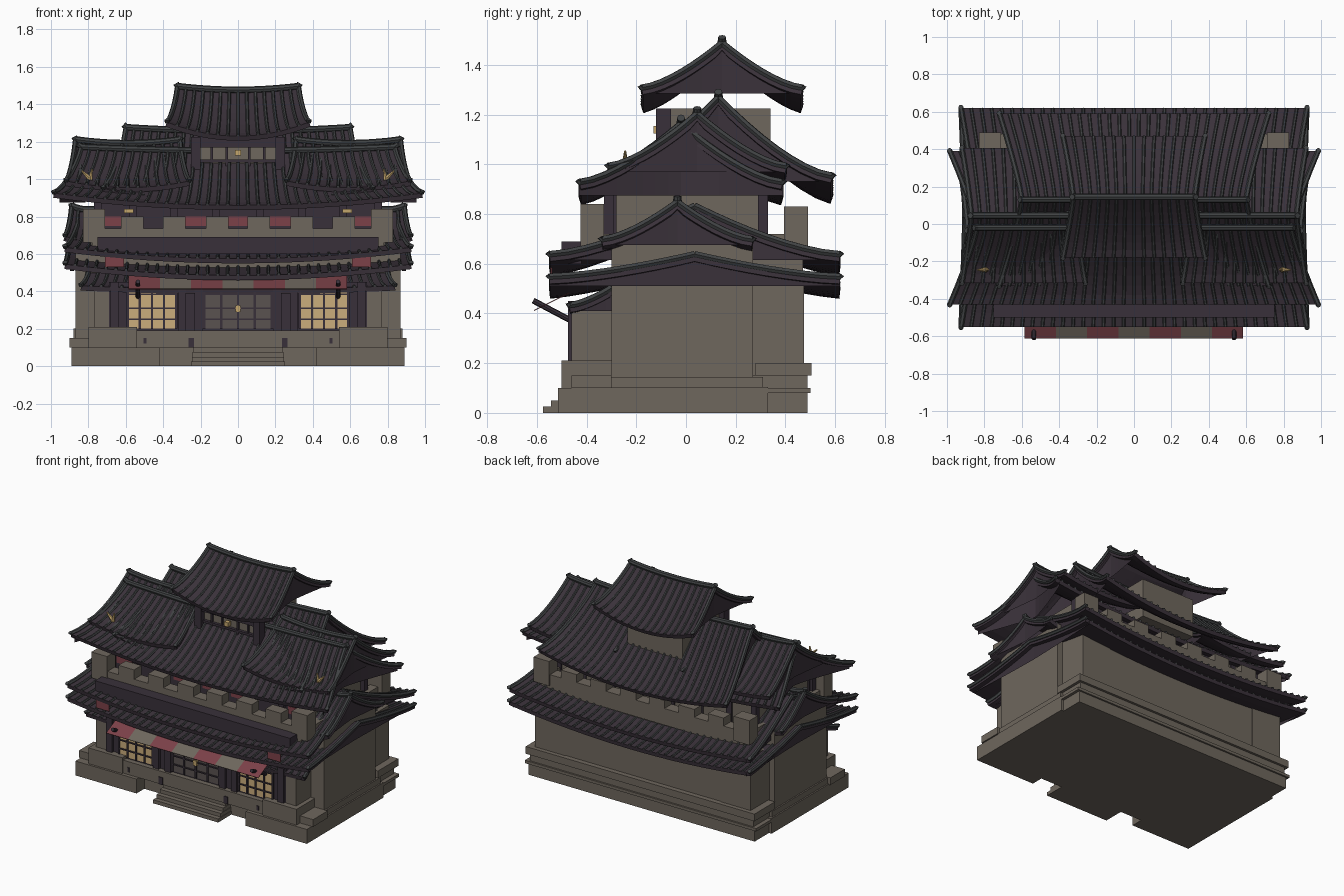
import bpy, bmesh, math
from mathutils import Vector

old = bpy.data.objects.get("Cube")
if old:
    bpy.data.objects.remove(old, do_unlink=True)


def material(name, r, g, b):
    m = bpy.data.materials.new(name)
    m.use_nodes = True
    m.diffuse_color = (r, g, b, 1)
    for node in m.node_tree.nodes:
        if node.type == 'BSDF_PRINCIPLED':
            node.inputs["Base Color"].default_value = (r, g, b, 1)
    return m


STONE = material("stone", .158, .135, .11)
WOOD = material("dark_wood", .04, .03, .042)
PAN = material("roof_pan", .042, .031, .042)
TILE = material("tile_rib", .05, .054, .056)
RED = material("faded_red", .2, .053, .065)
GLOW = material("lit_window", .6, .42, .2)
DIM = material("dim_window", .1, .085, .08)
GOLD = material("gold", .55, .38, .15)


def finish(name, bm, mat):
    mesh = bpy.data.meshes.new(name)
    bm.to_mesh(mesh)
    bm.free()
    mesh.materials.append(mat)
    ob = bpy.data.objects.new(name, mesh)
    bpy.context.scene.collection.objects.link(ob)
    return ob


def box(name, mat, xs, ys, zs):
    bm = bmesh.new()
    bmesh.ops.create_cube(bm, size=1)
    for v in bm.verts:
        for i, (lo, hi) in enumerate((xs, ys, zs)):
            v.co[i] = lo if v.co[i] < 0 else hi
    return finish(name, bm, mat)


def pair(name, mat, xs, ys, zs):
    box("left_" + name, mat, xs, ys, zs)
    box("right_" + name, mat, (-xs[1], -xs[0]), ys, zs)


def tube(bm, pts, r, sides=6):
    """Sweep a small polygon along a path and cap both ends."""
    rings = []
    for i, p in enumerate(pts):
        d = (pts[min(i + 1, len(pts) - 1)] - pts[max(i - 1, 0)]).normalized()
        side = d.cross(Vector((0, 0, 1))).normalized()
        up = side.cross(d)
        rings.append([bm.verts.new(p + r * (math.cos(a) * side + math.sin(a) * up))
                      for a in (math.tau * k / sides for k in range(sides))])
    for a, b in zip(rings, rings[1:]):
        for k in range(sides):
            n = (k + 1) % sides
            bm.faces.new((a[k], a[n], b[n], b[k]))
    bm.faces.new(rings[0][::-1])
    bm.faces.new(rings[-1])


def roof(name, cx, yc, depth, z_ridge, z_eave, w_ridge, w_eave, sag, drop=.02, ridge=True):
    """Curved gable roof: sagging pan, round ribs, ridge, verges and gable panels."""
    def at(u, s, lift=0):
        v = abs(s)
        w = w_ridge + (w_eave - w_ridge) * v ** 1.2
        dip = (.02 + (sag - .02) * v) * (1 - u * u)
        z = z_eave + (z_ridge - z_eave) * max(0, 1 - v) ** 1.5 - dip
        return Vector((cx + u * w, yc + depth * s, z + lift))

    us = [i / 8 - 1 for i in range(17)]
    ss = [i / 8 - 1 for i in range(17)]
    # pan
    bm = bmesh.new()
    grid = [[bm.verts.new(at(u, s)) for u in us] for s in ss]
    for a, b in zip(grid, grid[1:]):
        for i in range(len(us) - 1):
            bm.faces.new((a[i], a[i + 1], b[i + 1], b[i]))
    pan = finish(name + "_pan", bm, PAN)
    mod = pan.modifiers.new("thickness", 'SOLIDIFY')
    mod.thickness = .026
    mod.offset = -1
    # ribs, verges and ridge
    bm = bmesh.new()
    count = max(2, round(2 * w_eave / .054))
    for sign in (-1, 1):
        run = [sign * i / 8 for i in range(9)]
        for k in range(1, count):
            tube(bm, [at(2 * k / count - 1, s, .003) for s in run], .009)
        for u in (-1, 1):
            tube(bm, [at(u, s, .004) for s in run] + [at(u, sign * 1.01, .012)], .014)
    if ridge:
        tube(bm, [at(u, 0, .012) for u in us], .018, 8)
        for u in (-1, 1):
            tube(bm, [at(u * .97, 0, .012), at(u, 0, .016), at(u * 1.02, 0, .026)], .016, 8)
    finish(name + "_ribs", bm, TILE)
    # gable panels
    bm = bmesh.new()
    for u in (-.97, .97):
        top = [bm.verts.new(at(u, s, -.01)) for s in ss]
        low = [bm.verts.new((p.co.x, p.co.y, z_eave - drop)) for p in top]
        for i in range(len(ss) - 1):
            bm.faces.new((low[i], low[i + 1], top[i + 1], top[i]))
    finish(name + "_gables", bm, PAN)


# stone base, corner plinths and entrance steps
box("base", STONE, (-.87, .87), (-.43, .488), (0, .1))
box("base_middle", STONE, (-.89, .89), (-.4, .5), (.08, .1))
box("base_upper", STONE, (-.86, .86), (-.4, .488), (.1, .15))
box("base_rim", STONE, (-.88, .88), (.28, .505), (.15, .2))
pair("side_plinth", STONE, (.8, .89), (-.33, .33), (0, .105))
pair("side_ledge", STONE, (.8, .88), (-.31, .31), (.105, .145))
pair("front_plinth", STONE, (.54, .8), (-.5, -.28), (0, .21))
pair("front_plinth_foot", STONE, (.42, .89), (-.515, -.3), (0, .1))
pair("corner_plinth", STONE, (.78, .9), (-.46, -.3), (.1, .15))
box("porch_floor", STONE, (-.62, .62), (-.49, -.3), (.1, .19))
for i in range(4):
    box("step_%d" % i, STONE, (-.25 + i * .003, .25 - i * .003),
        (-.575 + i * .032, -.4), (0, .025 + i * .025))
pair("porch_slot", WOOD, (.235, .265), (-.495, -.48), (.1, .15))
pair("rail_slot", WOOD, (.49, .505), (-.495, -.48), (.12, .15))

# lower storey
box("lower_body", STONE, (-.8, .8), (-.3, .47), (.1, .62))
pair("side_wall", STONE, (.7, .87), (-.3, .27), (.1, .68))
pair("back_pier", STONE, (.6, .83), (.27, .475), (.1, .57))
pair("porch_side", STONE, (.69, .77), (-.46, -.3), (.19, .42))
box("porch_wall", WOOD, (-.69, .69), (-.455, -.3), (.19, .45))
for x in (.21, .3, .66):
    pair("porch_post", WOOD, (x - .022, x + .022), (-.475, -.45), (.19, .45))


def lattice(name, x0, x1, mat):
    box(name + "_pane", mat, (x0, x1), (-.46, -.453), (.2, .4))
    for k in range(5):
        x = x0 + (x1 - x0) * k / 4
        box(name + "_mullion", WOOD, (x - .006, x + .006), (-.468, -.455), (.2, .4))
    for z in (.25, .31, .385):
        box(name + "_bar", WOOD, (x0, x1), (-.468, -.455), (z - .004, z + .004))


lattice("left_window", .33, .59, GLOW)
lattice("right_window", -.59, -.33, GLOW)
lattice("door", -.18, .18, DIM)
box("door_handle", GOLD, (-.014, .014), (-.475, -.46), (.29, .325))

# striped cloth awning sloping down to the front, held by raking poles
for k in range(7):
    x = -.585 + k * .167
    ob = box("awning_stripe_%d" % k, STONE if k % 2 else RED,
             (x, x + .167), (-.08, .08), (-.002, .002))
    ob.location = (0, -.54, .448)
    ob.rotation_euler.x = math.atan2(.07, .14)
bm = bmesh.new()
for x in (-.535, .535):
    tube(bm, [Vector((x, -.46, .37)), Vector((x, -.615, .452))], .012, 8)
finish("awning_poles", bm, WOOD)

# lower roofs
roof("porch_roof", 0, -.3, .17, .5, .43, .8, .84, .02, ridge=False)
roof("lower_roof", 0, .035, .585, .635, .545, .905, .925, .06, drop=.035, ridge=False)
roof("second_roof", 0, .035, .585, .83, .635, .84, .925, .06, ridge=False)
for side in (-1, 1):
    roof("side_roof", side * .8, -.035, .305, .845, .695, .09, .125, .025)
box("front_beam", WOOD, (-.75, .75), (-.5, -.42), (.6, .69))
pair("red_banner", RED, (.61, .71), (-.545, -.54), (.53, .595))

# battlements round the upper storey
for name, y0, y1, top in (("front", -.42, -.34, .8), ("back", .4, .48, .79)):
    box(name + "_parapet", STONE, (-.78, .78), (y0, y1), (.62, .735))
    pair(name + "_corner_block", STONE, (.71, .83), (y0 - .005, y1 + .01), (.66, top + .04))
    for x in (.11, .34, .565):
        pair(name + "_merlon", STONE, (x - .06, x + .06), (y0, y1), (.73, top))
pair("side_parapet", STONE, (.74, .8), (-.4, .46), (.64, .72))

# upper storey
box("upper_body", STONE, (-.74, .74), (-.28, .32), (.62, .88))
box("upper_front", WOOD, (-.75, .75), (-.3, -.28), (.7, .88))
for x in (.12, .34, .56, .75):
    for y in (-.31, .31):
        pair("upper_post", WOOD, (x - .02, x + .02), (y - .02, y + .02), (.68, .88))
for x in (-.66, -.22, 0, .22, .66):
    box("red_panel", RED, (x - .06, x + .06), (-.306, -.299), (.75, .8))
pair("wall_lamp", GOLD, (.56, .61), (-.34, -.32), (.82, .84))

# main roofs
roof("wide_roof", 0, -.02, .41, 1.16, .925, .84, .985, .065, drop=.05)
roof("back_roof", 0, .13, .46, 1.265, .95, .6, .72, .085)
for side in (-1, 1):
    roof("wing_roof", side * .59, .045, .36, 1.2, .99, .28, .33, .035)
    # gold finials on the wing roofs
    for turn in (-.5, .5):
        bm = bmesh.new()
        bmesh.ops.create_cone(bm, cap_ends=True, segments=6, radius1=.014,
                              radius2=.004, depth=.06)
        ob = finish("gold_finial", bm, GOLD)
        ob.location = (side * .8 + turn * .03, -.245, 1.025)
        ob.rotation_euler.y = turn + side * .3

# top tower
box("tower_body", STONE, (-.21, .21), (-.08, .34), (.95, 1.225))
box("tower_head", WOOD, (-.25, .25), (-.11, -.06), (1.17, 1.225))
pair("tower_post", WOOD, (.2, .25), (-.12, -.06), (1, 1.225))
for x in (.06, .14):
    pair("tower_mullion", WOOD, (x - .006, x + .006), (-.095, -.08), (1.05, 1.18))
box("tower_rail", WOOD, (-.21, .21), (-.1, -.08), (1.09, 1.105))
box("tower_emblem", GOLD, (-.015, .015), (-.13, -.1), (1.125, 1.155))
roof("top_roof", 0, .145, .325, 1.485, 1.305, .325, .38, .075)
